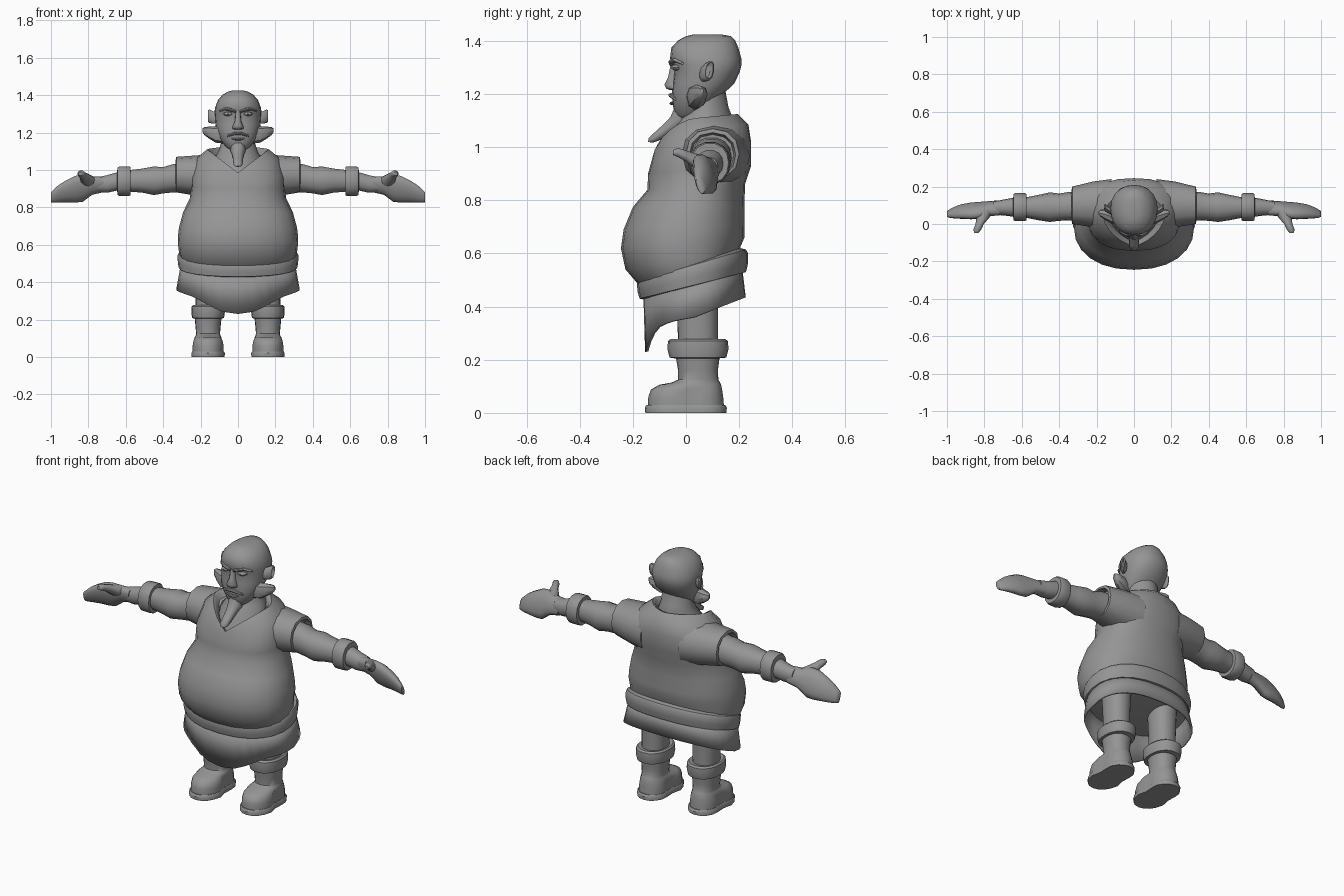
import bpy, bmesh, math

grey = bpy.data.materials.new("clay grey")
grey.diffuse_color = (0.3, 0.3, 0.3, 1)


def finish(name, rings, caps=True, mirror=False, angle=40, thick=0):
    """Skin a stack of point rings into one object."""
    bm = bmesh.new()
    vs = [[bm.verts.new(p) for p in r] for r in rings]
    n = len(vs[0])
    for a, b in zip(vs, vs[1:]):
        for i in range(n):
            bm.faces.new((a[i], a[(i + 1) % n], b[(i + 1) % n], b[i]))
    if caps:
        bm.faces.new(vs[0][::-1])
        bm.faces.new(vs[-1])
    bmesh.ops.recalc_face_normals(bm, faces=bm.faces)
    me = bpy.data.meshes.new(name)
    bm.to_mesh(me)
    bm.free()
    me.materials.append(grey)
    ob = bpy.data.objects.new(name, me)
    bpy.context.collection.objects.link(ob)
    bpy.ops.object.select_all(action='DESELECT')
    ob.select_set(True)
    bpy.context.view_layer.objects.active = ob
    bpy.ops.object.shade_smooth_by_angle(angle=math.radians(angle))
    if thick:
        m = ob.modifiers.new("thickness", 'SOLIDIFY')
        m.thickness = thick
        m.offset = -1
    if mirror:
        ob.modifiers.new("mirror", 'MIRROR')
    return ob


def circle(n, e=1.0):
    for i in range(n):
        a = 2 * math.pi * i / n
        c, s = math.cos(a), math.sin(a)
        yield math.copysign(abs(c) ** e, c), math.copysign(abs(s) ** e, s)


def upright(rows, n=20, cx=0, e=0.9):
    """Rows: z at front, z at back, half width, y front, y back."""
    rings = []
    for zf, zb, rx, yf, yb in rows:
        cy, ry = (yf + yb) / 2, (yb - yf) / 2
        rings.append([(cx + rx * c, cy + ry * s, zf + (zb - zf) * (1 + s) / 2)
                      for c, s in circle(n, e)])
    return rings


def level(rows, **kw):
    """Rows: z, half width, y front, y back."""
    return upright([(r[0],) + r for r in rows], **kw)


def neckline(rows, n=24, e=1.25):
    """Rows: z at front, side and back, half width, y front, y back. V shaped in front."""
    rings = []
    for zf, zs, zb, rx, yf, yb in rows:
        cy, ry = (yf + yb) / 2, (yb - yf) / 2
        rings.append([(rx * c, cy + ry * s, zf + (zs - zf) * abs(c) if s < 0 else zs + (zb - zs) * s)
                      for c, s in circle(n, e)])
    return rings


def sideways(rows, n=14, e=0.9, lean=0):
    """Rows: x, centre y, centre z, y radius, z radius."""
    return [[(x, cy + ry * c - lean * rz * s, cz + rz * s) for c, s in circle(n, e)]
            for x, cy, cz, ry, rz in rows]


def forward(rows, n=10):
    """Rows: y, centre x, centre z, x radius, z radius."""
    return [[(cx + rx * c, y, cz + rz * s) for c, s in circle(n)] for y, cx, cz, rx, rz in rows]


def hem_height(x, y):
    """Pointed in front, rising evenly towards the back."""
    if y > .03:
        return .36 + (y - .03) / .195 * .075
    pts = [(0, .23), (.10, .244), (.24, .322), (.30, .342), (.34, .36)]
    for (a, za), (b, zb) in zip(pts, pts[1:]):
        if abs(x) <= b:
            return za + (zb - za) * (abs(x) - a) / (b - a)
    return .36


def waist(rings):
    """Pinch a shoe between heel and toe."""
    return [[(.16 + (x - .16) * (1 - .25 * math.exp(-((y - .02) / .035) ** 2)), y, z)
             for x, y, z in r] for r in rings]


# Tunic with a round belly and a V shaped neckline
body = upright([
    (.45, .56, .295, -.15, .19), (.49, .60, .312, -.185, .20), (.54, .625, .319, -.228, .205),
    (.62, .66, .322, -.245, .22), (.69, .70, .315, -.235, .22), (.775, .775, .293, -.20, .22),
    (.84, .86, .257, -.145, .222)], n=24)
body += upright([(.90, .93, .25, -.143, .245), (.94, 1.02, .25, -.132, .245)], n=24, e=.8)
body += neckline([(.964, 1.065, 1.085, .22, -.124, .235)], e=1)
body += neckline([(.985, 1.11, 1.125, .165, -.115, .195), (.975, 1.10, 1.115, .15, -.10, .175),
                  (.95, 1.04, 1.05, .13, -.08, .15)])
finish("tunic", body, angle=45)

# Sleeve with a hollow rim
finish("sleeve", sideways([
    (.12, .105, .965, .135, .12), (.22, .105, .97, .122, .108), (.33, .10, .975, .10, .095),
    (.333, .10, .972, .087, .083), (.30, .10, .97, .08, .078)], n=12), mirror=True)

# Neck and chest inside the neckline
finish("neck", level([
    (.96, .14, -.095, .15), (1.05, .13, -.065, .17), (1.10, .105, -.03, .18),
    (1.15, .088, -.005, .16), (1.23, .085, 0, .145)], e=1.1))

# Tilted belt
finish("belt", upright([
    (.425, .525, .295, -.15, .20), (.43, .53, .318, -.175, .226), (.455, .565, .322, -.182, .234),
    (.485, .60, .323, -.185, .234), (.495, .615, .317, -.182, .226), (.50, .62, .30, -.165, .205)],
    n=24), angle=30)

# Skirt with a pointed front hem
top = upright([(.46, .56, .303, -.161, .21)], n=32, e=.85)[0]
hem = [(x * 1.09, y + (.015 if y > .03 else .007)) for x, y, z in top]
finish("skirt", [top, [(x, y, hem_height(x, y)) for x, y in hem]], caps=False, thick=.012, angle=30)

# Legs, boots, cuffs and soles
legs = dict(cx=.16, n=20)
finish("leg", level([(.24, .066, -.03, .12), (.36, .068, -.032, .12), (.54, .075, -.04, .125)], **legs),
       mirror=True)
finish("boot", waist(level([
    (.025, .087, -.143, .143), (.06, .087, -.142, .14), (.088, .082, -.132, .136)], **legs)) + level([
    (.106, .072, -.10, .132), (.114, .066, -.055, .128),
    (.125, .064, -.03, .122), (.16, .067, -.03, .12), (.22, .073, -.04, .128)], **legs),
    mirror=True, angle=50)
finish("boot_cuff", level([
    (.205, .07, -.04, .12), (.208, .085, -.062, .152), (.24, .09, -.07, .16), (.27, .088, -.068, .158),
    (.278, .08, -.058, .148), (.272, .06, -.03, .12)], **legs), mirror=True)
finish("boot_sole", waist(level([
    (0, .093, -.153, .152), (.02, .094, -.155, .154), (.03, .088, -.148, .147)], **legs)), mirror=True)

# Arms, wristbands and mitten hands
finish("arm", sideways([
    (.22, .095, .965, .08, .08), (.35, .095, .955, .076, .077), (.40, .09, .945, .073, .072),
    (.45, .09, .942, .079, .078), (.51, .088, .943, .068, .066), (.57, .088, .942, .056, .06),
    (.65, .09, .938, .05, .05), (.70, .088, .925, .042, .048), (.75, .085, .922, .036, .04)]), mirror=True)
finish("wristband", sideways([
    (.574, .09, .94, .05, .055), (.576, .09, .94, .071, .078), (.585, .09, .94, .075, .081),
    (.635, .09, .94, .075, .08), (.645, .09, .94, .07, .075), (.646, .09, .94, .045, .05)]), mirror=True)
finish("hand", sideways([
    (.72, .086, .922, .038, .042), (.78, .082, .916, .036, .05), (.83, .074, .902, .037, .074),
    (.87, .07, .897, .038, .073), (.92, .067, .885, .034, .06), (.96, .061, .872, .027, .048),
    (.99, .055, .858, .018, .034), (1.0, .053, .854, .012, .028)], lean=.3), mirror=True, angle=50)
finish("thumb", forward([
    (.075, .79, .93, .045, .038), (.03, .81, .95, .034, .03), (0, .825, .967, .022, .022),
    (-.03, .838, .98, .021, .018), (-.048, .842, .98, .011, .01)]), mirror=True, angle=60)

# Bald head
finish("head", level([
    (1.10, .042, -.025, .06), (1.125, .066, -.042, .08), (1.16, .093, -.05, .11), (1.20, .11, -.053, .14),
    (1.24, .12, -.05, .182), (1.285, .125, -.045, .203), (1.31, .126, -.052, .209),
    (1.335, .122, -.06, .208), (1.375, .107, -.055, .197), (1.402, .082, -.03, .185),
    (1.418, .055, .0, .17), (1.425, .03, .03, .13)]), angle=60)

# Face: nose, brows, eyes, moustache and lip
finish("nose", level([
    (1.215, .012, -.06, -.03), (1.22, .03, -.075, -.02), (1.235, .028, -.083, -.02),
    (1.265, .016, -.068, -.02), (1.315, .014, -.058, -.02)], n=10), angle=60)
finish("brow", sideways([
    (.012, -.052, 1.312, .012, .007), (.04, -.052, 1.322, .014, .009), (.07, -.038, 1.328, .013, .008),
    (.098, -.012, 1.315, .008, .004)], n=8), mirror=True)
finish("eye", forward([
    (-.055, .052, 1.30, .008, .004), (-.048, .052, 1.30, .02, .01), (-.02, .055, 1.30, .026, .013)]),
    mirror=True)
finish("moustache", sideways([
    (0, -.054, 1.196, .013, .008), (.025, -.051, 1.193, .012, .008), (.058, -.038, 1.182, .01, .006)], n=8),
    mirror=True)
finish("lower_lip", sideways([
    (-.035, -.045, 1.168, .006, .003), (-.015, -.051, 1.165, .011, .007), (.015, -.051, 1.165, .011, .007),
    (.035, -.045, 1.168, .006, .003)], n=8))

# Goatee sweeping forward to a blunt tip
finish("goatee", upright([
    (1.15, 1.125, .045, -.045, .04), (1.115, 1.085, .04, -.06, .025), (1.09, 1.065, .03, -.082, -.03),
    (1.06, 1.04, .026, -.115, -.075), (1.035, 1.025, .025, -.142, -.10), (1.02, 1.017, .016, -.143, -.125)],
    n=10), angle=50)

# Ears and flared side whiskers
finish("ear", sideways([
    (.105, .065, 1.28, .016, .026), (.13, .072, 1.28, .02, .034), (.153, .086, 1.287, .02, .038),
    (.16, .088, 1.289, .014, .032), (.148, .08, 1.285, .01, .022)], n=10, lean=-.15), mirror=True)
finish("side_whisker", sideways([
    (.07, .03, 1.19, .03, .05), (.12, .04, 1.19, .036, .044), (.155, .052, 1.2, .03, .032),
    (.18, .058, 1.208, .018, .021), (.19, .06, 1.212, .006, .01)], n=8), mirror=True, angle=35)
